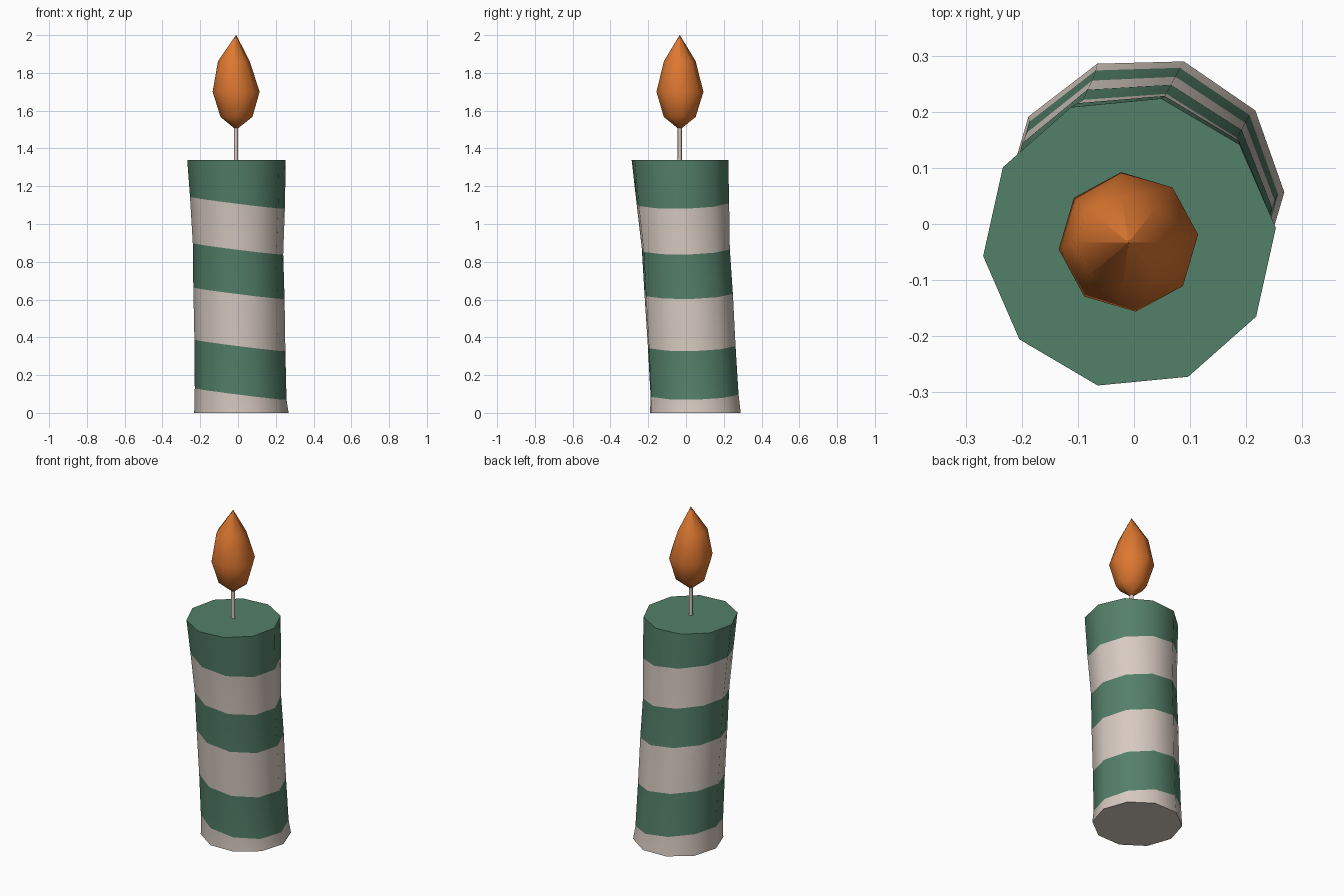
import bpy, math

if "Cube" in bpy.data.objects:
    bpy.data.objects.remove(bpy.data.objects["Cube"])


def material(name, rgb):
    m = bpy.data.materials.new(name)
    m.diffuse_color = (*rgb, 1)
    m.use_nodes = True
    m.node_tree.nodes["Principled BSDF"].inputs["Base Color"].default_value = m.diffuse_color
    return m


green = material("candle green", (0.088, 0.215, 0.142))
cream = material("candle cream", (0.68, 0.59, 0.53))
orange = material("flame orange", (0.72, 0.185, 0.03))


def loft(name, rings, sides, mats, smooth, tilt_x=0, tilt_y=0, band_mats=None, cap_mats=(0, 0)):
    """Join rings (z, cx, cy, radius, turn in degrees, tilted) into a closed body."""
    verts, faces, idx = [], [], []
    for z, cx, cy, r, turn, tilted in rings:
        for i in range(sides):
            a = math.radians(turn) + math.tau * i / sides
            dx, dy = r * math.cos(a), r * math.sin(a)
            verts.append((cx + dx, cy + dy, z + tilted * (tilt_x * dx + tilt_y * dy)))
    for k in range(len(rings) - 1):
        for i in range(sides):
            j = (i + 1) % sides
            a, b = k * sides, (k + 1) * sides
            faces.append((a + i, a + j, b + j, b + i))
            idx.append(band_mats[k] if band_mats else 0)
    faces.append(tuple(reversed(range(sides))))
    faces.append(tuple(range((len(rings) - 1) * sides, len(rings) * sides)))
    idx += cap_mats
    me = bpy.data.meshes.new(name)
    me.from_pydata(verts, [], faces)
    for m in mats:
        me.materials.append(m)
    for p, n in zip(me.polygons, idx):
        p.material_index = n
    ob = bpy.data.objects.new(name, me)
    bpy.context.collection.objects.link(ob)
    bpy.ops.object.select_all(action='DESELECT')
    ob.select_set(True)
    bpy.context.view_layer.objects.active = ob
    bpy.ops.object.shade_smooth_by_angle(angle=math.radians(smooth))
    return ob


# Leaning striped wax body, stripes follow slanted rings
loft("candle_body", [
    (0.00, 0.018, 0.050, 0.250, 1.5, 0),
    (0.10, 0.014, 0.045, 0.243, 1.8, 1),
    (0.357, 0.010, 0.030, 0.241, 2.6, 1),
    (0.633, 0.005, 0.014, 0.242, 3.4, 1),
    (0.868, 0.000, -0.001, 0.240, 4.1, 1),
    (1.112, -0.003, -0.017, 0.252, 4.8, 1),
    (1.34, -0.008, -0.032, 0.262, 5.5, 0),
], 10, [cream, green], 40, tilt_x=-0.125, tilt_y=0.02,
    band_mats=[0, 1, 0, 1, 0, 1], cap_mats=(0, 1))

# Wick
loft("wick", [(1.33, -0.01, -0.033, 0.011, 0, 0), (1.53, -0.01, -0.033, 0.011, 0, 0)],
     8, [cream], 50)

# Flame
loft("flame", [
    (1.505, -0.01, -0.033, 0.008, 6, 0),
    (1.567, -0.008, -0.033, 0.085, 6, 0),
    (1.70, -0.01, -0.032, 0.125, 6, 0),
    (1.862, -0.022, -0.033, 0.084, 0, 0),
    (2.00, -0.01, -0.033, 0.001, 0, 0),
], 8, [orange], 50)
